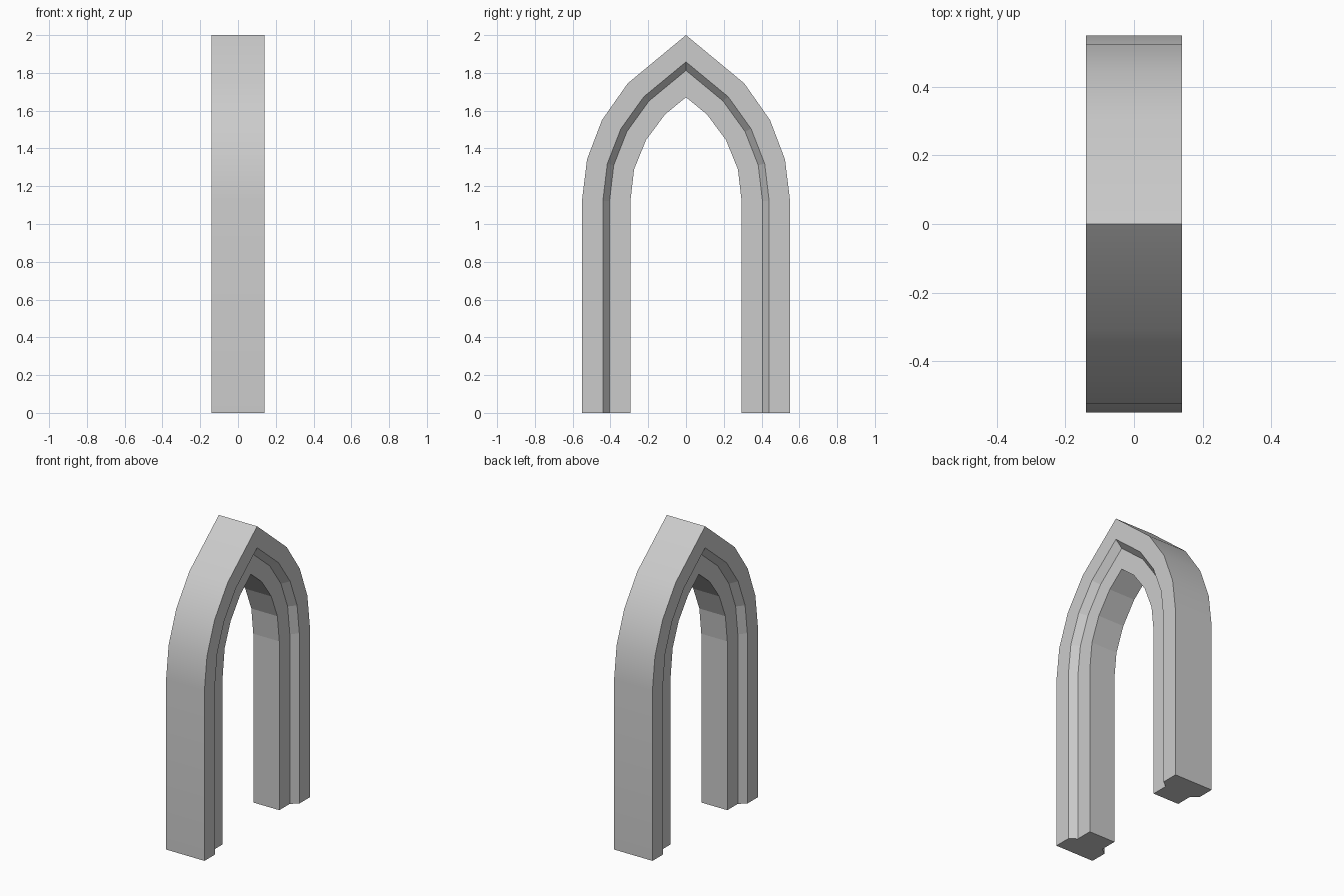
import bpy, bmesh
from mathutils import Vector

if "Cube" in bpy.data.objects:
    bpy.data.objects.remove(bpy.data.objects["Cube"])

# Half outlines of the pointed arch as (y, z), from foot to apex
outer = [(0.55, 0), (0.55, 1.13), (0.524, 1.342), (0.445, 1.55), (0.308, 1.745), (0, 2.0)]
inner = [(0.295, 0), (0.295, 1.115), (0.275, 1.289), (0.212, 1.444), (0.111, 1.58), (0, 1.671)]

# Moulding section: (x, fraction from outer to inner outline)
half = [(0.14, 0), (0.14, 0.431), (0.095, 0.569), (0.095, 1)]
section = half + [(-x, t) for x, t in reversed(half)]


def mirrored(pts):
    return pts + [(-y, z) for y, z in reversed(pts[:-1])]


bm = bmesh.new()

# Sweep the section along the arch
rings = []
for o, i in zip(mirrored(outer), mirrored(inner)):
    ring = []
    for x, t in section:
        y, z = Vector(o).lerp(Vector(i), t)
        ring.append(bm.verts.new((x, y, z)))
    rings.append(ring)

n = len(section)
for a, b in zip(rings, rings[1:]):
    for k in range(n):
        m = (k + 1) % n
        face = bm.faces.new((a[k], a[m], b[m], b[k]))
        face.smooth = k == n - 1      # only the outer back of the arch is smooth

# Feet
bm.faces.new(rings[0])
bm.faces.new(rings[-1])
bmesh.ops.recalc_face_normals(bm, faces=bm.faces[:])

# Keep the ridge at the apex crisp
apex = rings[len(rings) // 2]
bm.edges.get((apex[0], apex[-1])).smooth = False

mesh = bpy.data.meshes.new("pointed_arch")
bm.to_mesh(mesh)
bm.free()
bpy.context.collection.objects.link(bpy.data.objects.new("pointed_arch", mesh))
